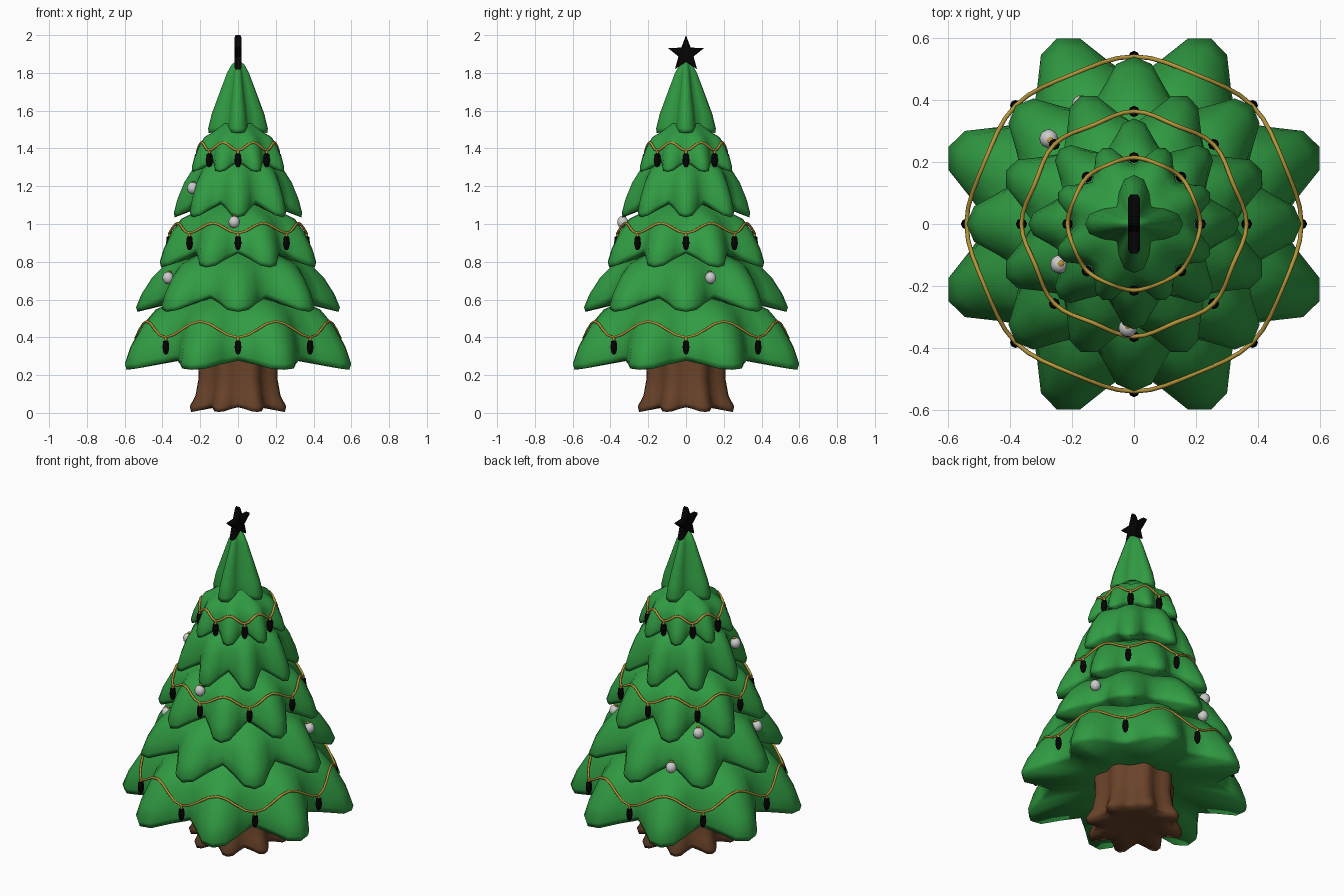
import bpy, bmesh
from math import sin, cos, pi, radians

if "Cube" in bpy.data.objects:
    bpy.data.objects.remove(bpy.data.objects["Cube"])


def material(name, rgb):
    m = bpy.data.materials.new(name)
    m.diffuse_color = (*rgb, 1)
    m.use_nodes = True
    m.node_tree.nodes["Principled BSDF"].inputs["Base Color"].default_value = m.diffuse_color
    return m


GREEN = material("needles", (0.03, 0.33, 0.055))
BROWN = material("bark", (0.14, 0.055, 0.022))
GOLD = material("gold", (0.45, 0.29, 0.04))
BLACK = material("black", (0.001, 0.001, 0.001))
SILVER = material("silver", (0.6, 0.58, 0.58))

# one lobe: (offset as a fraction of the half lobe, weight towards the tip)
LOBE = [(-1, 0), (-.58, .39), (-.28, .86), (0, 1), (.28, .86), (.58, .39)]


def finish(bm, name, mat, angle=50, loc=(0, 0, 0)):
    bmesh.ops.recalc_face_normals(bm, faces=bm.faces)
    me = bpy.data.meshes.new(name)
    bm.to_mesh(me)
    bm.free()
    ob = bpy.data.objects.new(name, me)
    bpy.context.collection.objects.link(ob)
    ob.location = loc
    me.materials.append(mat)
    bpy.ops.object.select_all(action='DESELECT')
    ob.select_set(True)
    bpy.context.view_layer.objects.active = ob
    bpy.ops.object.shade_smooth_by_angle(angle=radians(angle))
    return ob


def skin(bm, rings):
    """Bridge closed rings of points and cap both ends."""
    vs = [[bm.verts.new(p) for p in ring] for ring in rings]
    n = len(vs[0])
    for a, b in zip(vs, vs[1:]):
        for i in range(n):
            j = (i + 1) % n
            bm.faces.new((a[i], a[j], b[j], b[i]))
    bm.faces.new(vs[0][::-1])
    bm.faces.new(vs[-1])


def lobed(name, mat, lobes, phase, profile):
    """Star-shaped loft; profile rows: tip radius, tip z, valley radius, valley z."""
    half = pi / lobes
    rings = []
    for rt, zt, rv, zv in profile:
        ring = []
        for k in range(lobes):
            for off, w in LOBE:
                a = phase + (2 * k + off) * half
                r = rv + w * (rt - rv)
                ring.append((r * cos(a), r * sin(a), zv + w * (zt - zv)))
        rings.append(ring)
    bm = bmesh.new()
    skin(bm, rings)
    return finish(bm, name, mat, 150)


def lathe(name, mat, loc, profile, sides=8):
    bm = bmesh.new()
    skin(bm, [[(r * cos(2 * pi * i / sides), r * sin(2 * pi * i / sides), z)
               for i in range(sides)] for r, z in profile])
    return finish(bm, name, mat, loc=loc)


# trunk with flared roots
lobed("trunk", BROWN, 8, pi / 8, [
    (.15, .03, .13, .03), (.268, .005, .20, .03), (.276, .03, .205, .055),
    (.24, .09, .20, .10), (.222, .18, .19, .18), (.225, .28, .195, .28), (.225, .36, .195, .36)])

# five eight-pointed branch tiers: tip radius, bottom z, top z, phase, valley lift
TIERS = [(.648, .228, .60, pi / 8, .13), (.54, .535, .83, 0, .25),
         (.447, .77, 1.07, pi / 8, .25), (.34, 1.035, 1.33, 0, .25),
         (.265, 1.275, 1.49, pi / 8, .25)]
for n, (R, z0, z1, ph, lift) in enumerate(TIERS):
    h = z1 - z0
    zi = z0 + (.19 if n == 0 else .28) * h
    rows = [(.35 * R, zi, .35 * R, zi)]
    for t, rt, rv, k in [(0, .985, .70, 1), (.08, 1, .72, 1), (.32, .945, .72, .6),
                         (.62, .84, .69, .2), (.86, .71, .63, 0), (1, .5, .48, 0),
                         (1.2, .33, .33, 0)]:
        rows.append((rt * R, z0 + t * h, rv * R, z0 + (t + k * lift) * h))
    lobed("branch_tier_%d" % (n + 1), GREEN, 8, ph, rows)

# four-pointed top tier
lobed("top_tier", GREEN, 4, 0, [
    (.05, 1.50, .05, 1.50), (.155, 1.482, .08, 1.495), (.158, 1.505, .08, 1.52),
    (.140, 1.58, .07, 1.59), (.092, 1.71, .048, 1.71), (.058, 1.80, .033, 1.80),
    (.033, 1.845, .022, 1.845), (.012, 1.86, .01, 1.86)])


# star on top, thin along x
def star_ring(x, s):
    return [(x, s * (.1 if i % 2 == 0 else .042) * sin(i * pi / 5),
             1.9 + s * (.1 if i % 2 == 0 else .042) * cos(i * pi / 5)) for i in range(10)]


bm = bmesh.new()
skin(bm, [star_ring(x, s) for x, s in [(-.019, .88), (-.012, 1), (.012, 1), (.019, .88)]])
finish(bm, "star", BLACK, 20)

# garlands with hanging bulbs: radius, low z, high z, inward pull at the high points
for n, (R, lo, hi, pull) in enumerate([(.54, .40, .485, .035), (.363, .952, 1.005, .05),
                                       (.214, 1.39, 1.432, .03)]):
    cu = bpy.data.curves.new("garland_%d" % (n + 1), 'CURVE')
    cu.dimensions = '3D'
    cu.bevel_depth = .007
    cu.bevel_resolution = 1
    sp = cu.splines.new('POLY')
    N = 64
    sp.points.add(N - 1)
    for i in range(N):
        a = 2 * pi * i / N
        f = .5 - .5 * cos(8 * a)
        r = R * (1 - pull * f)
        sp.points[i].co = (r * cos(a), r * sin(a), lo + f * (hi - lo), 1)
    sp.use_cyclic_u = True
    cu.materials.append(GOLD)
    ob = bpy.data.objects.new(cu.name, cu)
    bpy.context.collection.objects.link(ob)
    for k in range(8):
        a = k * pi / 4
        p = (R * cos(a), R * sin(a), lo)
        lathe("bulb_cap", GOLD, p, [(.008, -.03), (.008, 0)])
        lathe("bulb", BLACK, p, [(.006, -.09), (.013, -.08), (.018, -.055),
                                 (.016, -.035), (.014, -.02), (.008, -.018)])

# silver baubles with gold caps
for p in [(-.24, -.13, 1.19), (-.02, -.335, 1.01), (-.37, -.15, .715),
          (.385, .13, .715), (-.275, .275, .81), (-.17, .385, .615)]:
    lathe("bauble", SILVER, p, [(.03 * sin(t), -.032 * cos(t)) for t in
                                [.08 + i * (pi - .16) / 8 for i in range(9)]], 14)
    lathe("bauble_cap", GOLD, (p[0] * .98, p[1] * .98, p[2]), [(.011, .024), (.011, .034), (.005, .038)])
